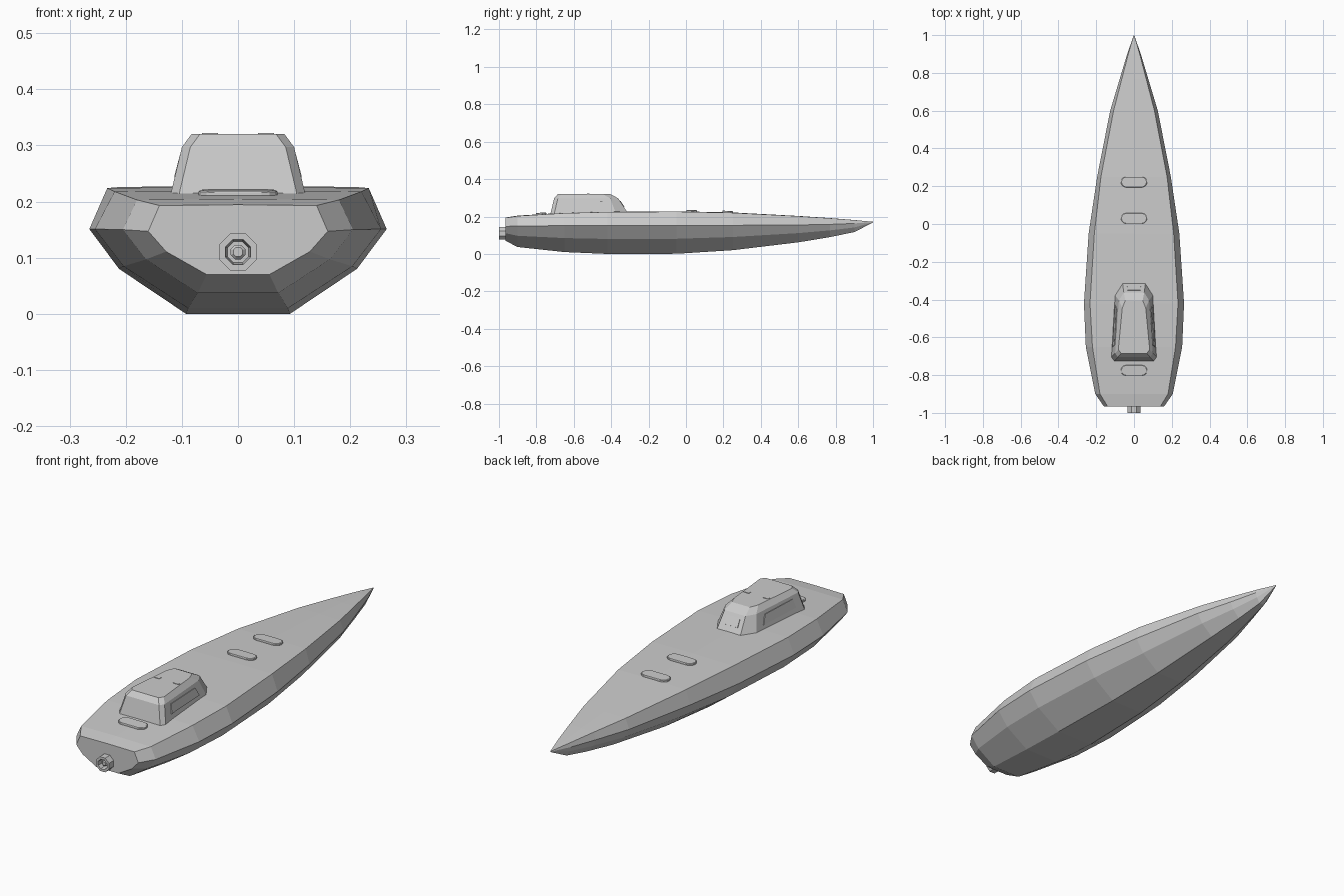
import bpy, bmesh, math
from mathutils import Vector

default_cube = bpy.data.objects.get("Cube")
if default_cube:
    bpy.data.objects.remove(default_cube, do_unlink=True)

paint = bpy.data.materials.new("light grey paint")
paint.use_nodes = True
grey = (0.6, 0.6, 0.6, 1)
paint.diffuse_color = grey
paint.node_tree.nodes["Principled BSDF"].inputs["Base Color"].default_value = grey


def finish(name, bm):
    """Turn a bmesh into a painted object with outward normals."""
    bmesh.ops.recalc_face_normals(bm, faces=bm.faces)
    mesh = bpy.data.meshes.new(name)
    bm.to_mesh(mesh)
    bm.free()
    mesh.materials.append(paint)
    obj = bpy.data.objects.new(name, mesh)
    bpy.context.collection.objects.link(obj)
    return obj


def loft(name, rings, closed_loop=False):
    """Skin a list of equal rings; cap the ends or join last to first."""
    bm = bmesh.new()
    loops = [[bm.verts.new(p) for p in ring] for ring in rings]
    pairs = list(zip(loops, loops[1:]))
    if closed_loop:
        pairs.append((loops[-1], loops[0]))
    else:
        bm.faces.new(loops[0])
        bm.faces.new(loops[-1])
    for low, high in pairs:
        count = len(low)
        for i in range(count):
            j = (i + 1) % count
            bm.faces.new((low[i], low[j], high[j], high[i]))
    return finish(name, bm)


def mirrored(half):
    """Complete a half outline by reflecting it across x = 0."""
    return half + [(-x, y, z) for x, y, z in reversed(half)]


# Hull: station y, beam half-width, deck half-width, keel z, beam z, deck z
stations = [
    (-0.965, 0.16, 0.14, 0.07, 0.147, 0.193),
    (-0.9, 0.205, 0.18, 0.037, 0.15, 0.203),
    (-0.65, 0.255, 0.22, 0.01, 0.151, 0.218),
    (-0.42, 0.265, 0.233, 0, 0.151, 0.224),
    (-0.05, 0.24, 0.21, 0.001, 0.152, 0.226),
    (0.25, 0.195, 0.175, 0.02, 0.153, 0.22),
    (0.6, 0.126, 0.108, 0.062, 0.155, 0.202),
    (0.77, 0.075, 0.064, 0.09, 0.158, 0.191),
    (0.9, 0.036, 0.03, 0.117, 0.163, 0.181),
    (1, 0.001, 0.001, 0.168, 0.17, 0.172),
]


def hull_section(y, beam, deck, keel_z, beam_z, deck_z):
    chine_z = keel_z + 0.53 * (beam_z - keel_z)
    half = [(0.35 * beam, y, keel_z), (0.8 * beam, y, chine_z),
            (beam, y, beam_z), (deck, y, deck_z)]
    ring = mirrored(half)
    ring.insert(4, (0, y, deck_z + 0.01 * deck))   # slight deck crown
    return ring


loft("hull", [hull_section(*s) for s in stations])


def deck_height(y):
    for a, b in zip(stations, stations[1:]):
        if a[0] <= y <= b[0]:
            t = (y - a[0]) / (b[0] - a[0])
            return a[5] + t * (b[5] - a[5]) + 0.002
    return stations[-1][5]


# Cabin: sloped sides, chamfered roof edge, cut front corners
def cabin_ring(z, rear, rear_x, side_x, side_y, front_x, front):
    return mirrored([(rear_x - 0.015, rear, z), (rear_x, rear + 0.02, z),
                     (side_x, side_y, z), (front_x, front, z)])


loft("cabin", [
    cabin_ring(0.205, -0.727, 0.122, 0.105, -0.37, 0.062, -0.302),
    cabin_ring(0.297, -0.705, 0.1, 0.08, -0.405, 0.054, -0.362),
    cabin_ring(0.32, -0.685, 0.083, 0.062, -0.445, 0.046, -0.405),
])


# Deck hatches: long plates with rounded ends
def hatch(name, y, half_length=0.07, radius=0.028, thickness=0.008):
    outline = []
    for side in (1, -1):
        for k in range(7):
            a = math.pi * (k / 6 - 0.5)
            outline.append((side * (half_length - radius + radius * math.cos(a)),
                            y + side * radius * math.sin(a)))
    rings = []
    for lift, inset in ((-0.01, 1), (thickness * 0.7, 1), (thickness, 0.95)):
        rings.append([(x * inset, y + (v - y) * inset, deck_height(v) + lift)
                      for x, v in outline])
    loft(name, rings)


hatch("rear_hatch", -0.775)
hatch("middle_hatch", 0.03)
hatch("forward_hatch", 0.222)


# Waterjet: octagonal nozzle tube with a hub inside
def octagon(radius, y, z=0.11):
    return [(radius * math.cos(math.pi * (k + 0.5) / 4), y,
             z + radius * math.sin(math.pi * (k + 0.5) / 4)) for k in range(8)]


loft("jet_nozzle", [octagon(0.036, -0.96), octagon(0.036, -1),
                    octagon(0.024, -1), octagon(0.02, -0.96)], closed_loop=True)
loft("jet_hub", [octagon(0.014, -0.96), octagon(0.014, -0.985),
                 octagon(0.009, -0.99)])


# Thin plates lying on the cabin faces
def plate(name, corners, thickness=0.003):
    a, b, c, d = (Vector(p) for p in corners)
    normal = (b - a).cross(d - a).normalized() * thickness
    loft(name, [[p - normal for p in (a, b, c, d)],
                [p + normal for p in (a, b, c, d)]])


plate("front_window", [(-0.036, -0.33, 0.25), (0.036, -0.33, 0.25),
                       (0.034, -0.352, 0.283), (-0.034, -0.352, 0.283)], 0.002)
for side, label in ((1, "left"), (-1, "right")):
    plate(label + "_window", [(side * 0.112, -0.65, 0.243),
                              (side * 0.1, -0.43, 0.243),
                              (side * 0.0925, -0.45, 0.283),
                              (side * 0.1015, -0.64, 0.283)], 0.002)
    plate(label + "_roof_rail", [(side * 0.036, -0.53, 0.32),
                                 (side * 0.064, -0.53, 0.32),
                                 (side * 0.064, -0.515, 0.32),
                                 (side * 0.036, -0.515, 0.32)], 0.002)
